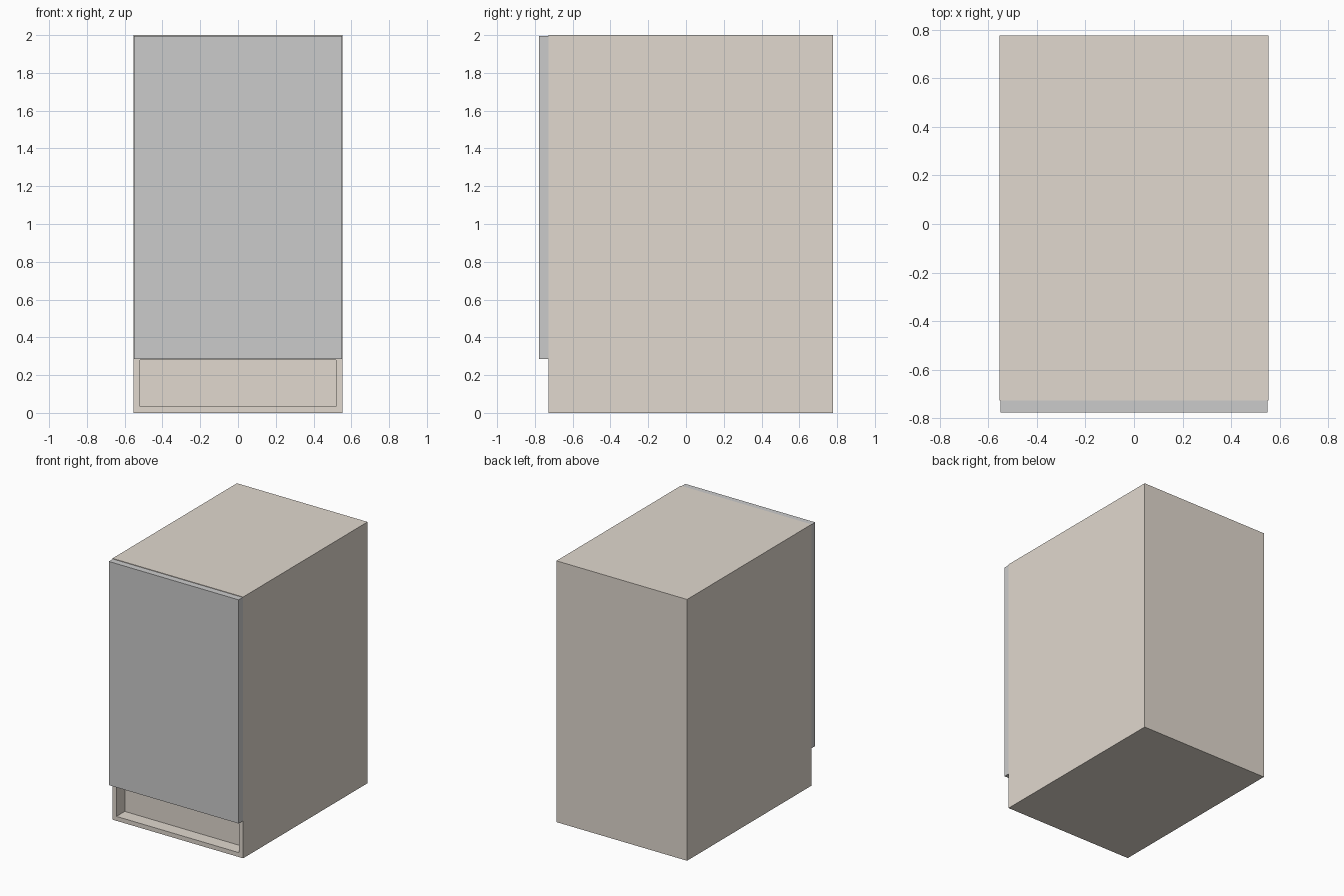
import bpy, bmesh
from mathutils import Vector

if "Cube" in bpy.data.objects:
    bpy.data.objects.remove(bpy.data.objects["Cube"])


def box(name, lo, hi):
    """Axis-aligned box object between two corners."""
    lo, hi = Vector(lo), Vector(hi)
    bm = bmesh.new()
    bmesh.ops.create_cube(bm, size=1)
    bmesh.ops.scale(bm, vec=hi - lo, verts=bm.verts)
    bmesh.ops.translate(bm, vec=(lo + hi) / 2, verts=bm.verts)
    mesh = bpy.data.meshes.new(name)
    bm.to_mesh(mesh)
    bm.free()
    obj = bpy.data.objects.new(name, mesh)
    bpy.context.collection.objects.link(obj)
    return obj


HALF_W, FRONT, BACK, TOP = 0.553, -0.728, 0.777, 2.0
RIM, KICK_TOP, KICK_DEPTH = 0.048, 0.28, 0.1

# Appliance body
body = box("body", (-HALF_W, FRONT, 0), (HALF_W, BACK, TOP))

# Toe-kick recess: inset the front face, fit it below the door, push it in
bm = bmesh.new()
bm.from_mesh(body.data)
front = min(bm.faces, key=lambda f: f.calc_center_median().y)
bmesh.ops.inset_individual(bm, faces=[front], thickness=RIM)
for v in front.verts:
    if v.co.z > 1:
        v.co.z = KICK_TOP
panel = bmesh.ops.extrude_discrete_faces(bm, faces=[front])["faces"][0]
bmesh.ops.translate(bm, vec=(0, KICK_DEPTH, 0), verts=panel.verts)
bmesh.ops.recalc_face_normals(bm, faces=bm.faces)
bm.to_mesh(body.data)
bm.free()

paint = bpy.data.materials.new("warm_grey")
paint.diffuse_color = (0.75, 0.69, 0.62, 1)
paint.use_nodes = True
paint.node_tree.nodes["Principled BSDF"].inputs["Base Color"].default_value = paint.diffuse_color
body.data.materials.append(paint)

# Door panel on the front
box("door", (-0.55, -0.777, 0.284), (0.55, FRONT, 1.996))
